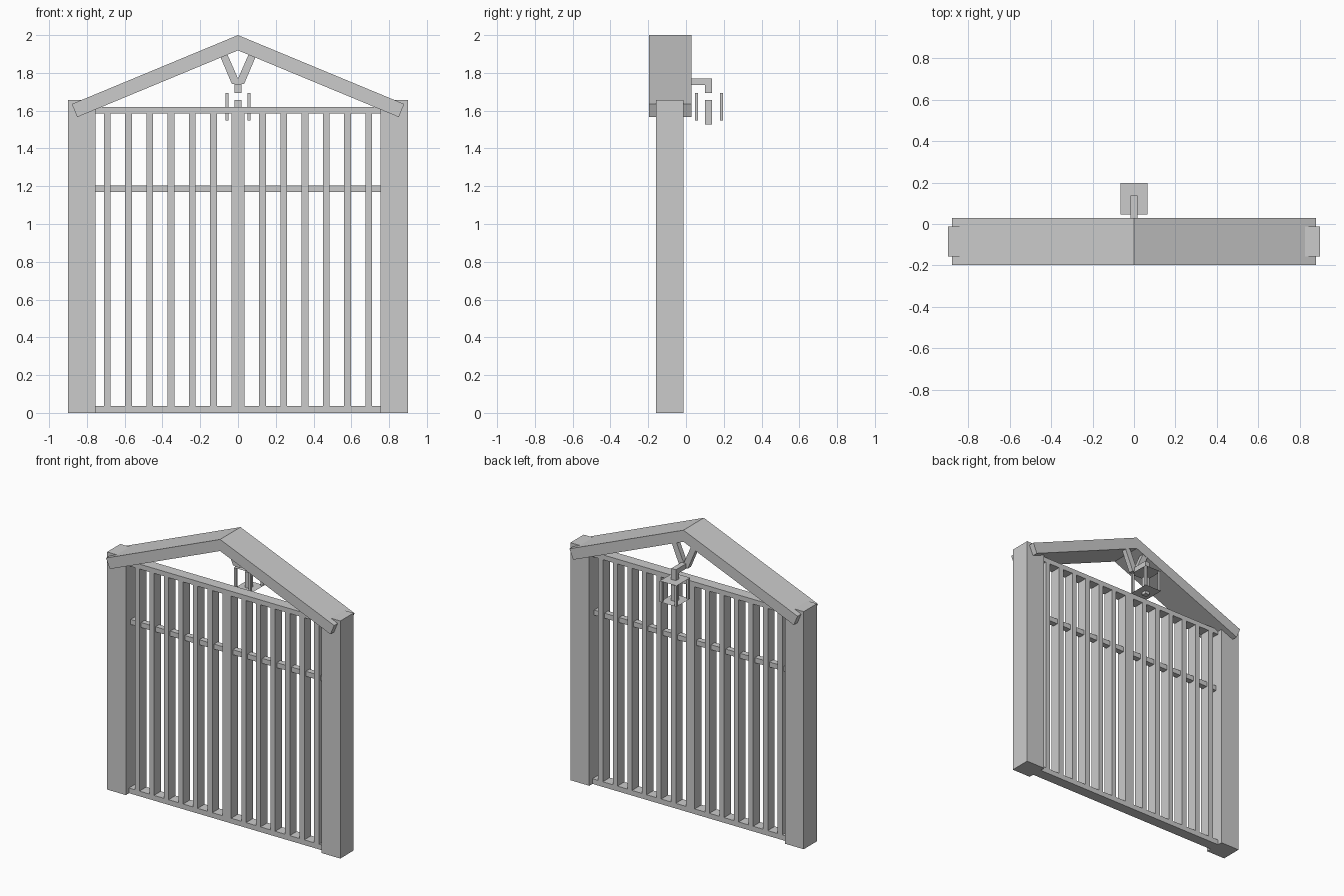
import bpy, bmesh

if "Cube" in bpy.data.objects:
    bpy.data.objects.remove(bpy.data.objects["Cube"])

YC = -0.085  # depth centre of the gate


def mesh_object(name, bm):
    bmesh.ops.recalc_face_normals(bm, faces=bm.faces)
    me = bpy.data.meshes.new(name)
    bm.to_mesh(me)
    bm.free()
    ob = bpy.data.objects.new(name, me)
    bpy.context.collection.objects.link(ob)
    return ob


def prism(name, outline, y0, y1):
    """Extrude an x-z outline along y."""
    bm = bmesh.new()
    face = bm.faces.new([bm.verts.new((x, y0, z)) for x, z in outline])
    ext = bmesh.ops.extrude_face_region(bm, geom=[face])["geom"]
    verts = [v for v in ext if isinstance(v, bmesh.types.BMVert)]
    bmesh.ops.translate(bm, verts=verts, vec=(0, y1 - y0, 0))
    return mesh_object(name, bm)


def box(name, x0, x1, y0, y1, z0, z1):
    return prism(name, [(x0, z0), (x1, z0), (x1, z1), (x0, z1)], y0, y1)


def plate(name, half, y0, y1, z):
    bm = bmesh.new()
    bm.faces.new([bm.verts.new(p) for p in
                  ((-half, y0, z), (half, y0, z), (half, y1, z), (-half, y1, z))])
    return mesh_object(name, bm)


def mirror_x(ob):
    ob.modifiers.new("Mirror", "MIRROR").use_axis[0] = True
    return ob


# Side posts
mirror_x(box("post", 0.755, 0.9, YC - 0.073, YC + 0.073, 0, 1.657))

# Sloped roof beams meeting at the ridge
mirror_x(prism("roof_beam", [(0, 2.0), (0.88, 1.635), (0.851, 1.566), (0, 1.919)],
               -0.197, 0.028)).modifiers["Mirror"].use_clip = True

# Horizontal rails
d = 0.038
box("bottom_rail", -0.757, 0.757, YC - d, YC + d, 0, 0.036)
box("top_rail", -0.757, 0.757, YC - d, YC + d, 1.585, 1.619)
box("middle_rail", -0.757, 0.757, YC - 0.02, YC + 0.02, 1.17, 1.205)

# Vertical slats, wide one in the middle
box("centre_slat", -0.034, 0.034, YC - d, YC + d, 0.036, 1.585)
for i in range(6):
    x = 0.13 + 0.1125 * i
    mirror_x(box("slat", x - 0.018, x + 0.018, YC - d, YC + d, 0.036, 1.585))

# V-shaped brace under the ridge
mirror_x(prism("ridge_brace", [(0, 1.74), (0.032, 1.74), (0.092, 1.882),
                               (0.057, 1.9), (0, 1.77)], -0.01, 0.025))

# Lantern bracket and hook
box("bracket_arm", -0.018, 0.018, -0.01, 0.137, 1.735, 1.77)
box("bracket_hook", -0.018, 0.018, 0.101, 0.137, 1.694, 1.735)

# Lantern: thin plates, corner posts and candle
plate("lantern_top", 0.065, 0.047, 0.197, 1.693)
plate("lantern_base", 0.065, 0.047, 0.197, 1.547)
for y in (0.047, 0.18):
    mirror_x(box("lantern_corner", 0.049, 0.065, y, y + 0.017, 1.547, 1.693))
box("candle", -0.018, 0.018, 0.101, 0.137, 1.527, 1.657)
